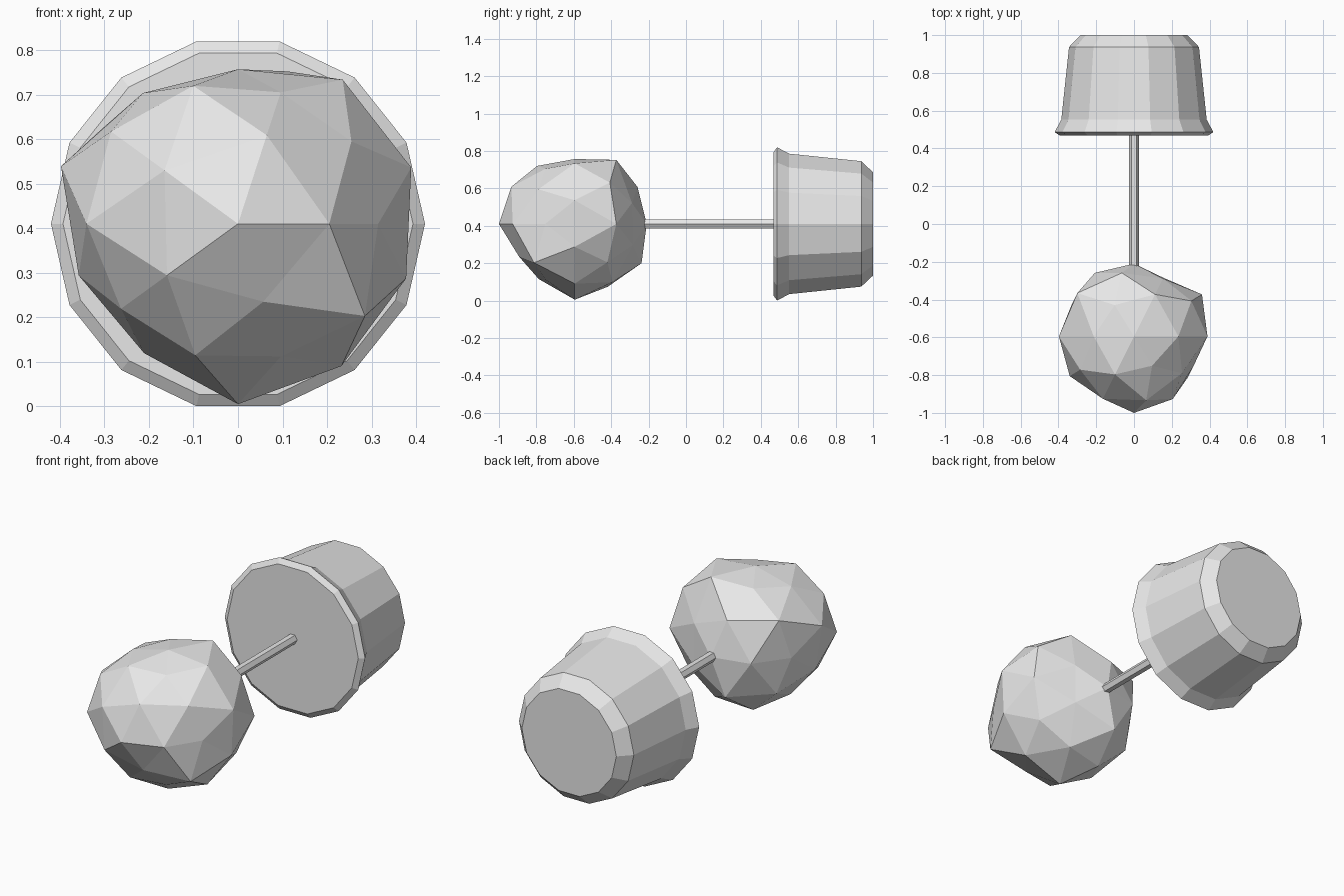
import bpy, bmesh, math
from mathutils import Vector

if "Cube" in bpy.data.objects:
    bpy.data.objects.remove(bpy.data.objects["Cube"])

AXIS_Z = 0.41            # height of the lying tree's axis


def grey_material():
    m = bpy.data.materials.new("plain_grey")
    m.diffuse_color = (0.8, 0.8, 0.8, 1)
    m.use_nodes = True
    m.node_tree.nodes["Principled BSDF"].inputs["Base Color"].default_value = m.diffuse_color
    return m


GREY = grey_material()


def finish(name, bm):
    bmesh.ops.recalc_face_normals(bm, faces=bm.faces)
    me = bpy.data.meshes.new(name)
    bm.to_mesh(me)
    bm.free()
    me.materials.append(GREY)
    ob = bpy.data.objects.new(name, me)
    bpy.context.collection.objects.link(ob)
    return ob


def lathe(name, profile, sides):
    """Closed solid turned about the y axis from (y, radius) pairs."""
    bm = bmesh.new()
    rings = []
    for y, r in profile:
        rings.append([bm.verts.new((r * math.cos(a), y, AXIS_Z + r * math.sin(a)))
                      for a in (2 * math.pi * i / sides for i in range(sides))])
    for a, b in zip(rings, rings[1:]):
        for i in range(sides):
            j = (i + 1) % sides
            bm.faces.new((a[i], a[j], b[j], b[i]))
    bm.faces.new(rings[0])
    bm.faces.new(rings[-1])
    return finish(name, bm)


# Flower pot with a flared rim, and the thin trunk
lathe("pot", [(0.468, 0.393), (0.487, 0.42), (0.552, 0.385),
              (0.937, 0.344), (1.0, 0.283)], 14)
lathe("trunk", [(-0.26, 0.027), (0.48, 0.027)], 6)

# Leaf ball: faceted sphere with uneven radii, per ring from the tip to the trunk
# ring height: (first angle, angle step, radii)
RINGS = {
    1.0: (0, 360, [0.405]),
    0.85: (0, 72, [0.39, 0.398, 0.388, 0.375, 0.35]),
    0.53: (36, 72, [0.37, 0.383, 0.40, 0.365, 0.414]),
    0.45: (0, 72, [0.352, 0.347, 0.394, 0.363, 0.35]),
    0.0: (18, 36, [0.409, 0.40, 0.347, 0.363, 0.418,
                   0.376, 0.359, 0.405, 0.395, 0.397]),
    -0.45: (36, 72, [0.42, 0.37, 0.37, 0.395, 0.39]),
    -0.53: (0, 72, [0.423, 0.423, 0.436, 0.39, 0.385]),
    -0.85: (36, 72, [0.36, 0.395, 0.395, 0.42, 0.365]),
    -1.0: (0, 360, [0.385]),
}
bm = bmesh.new()
bmesh.ops.create_icosphere(bm, subdivisions=2, radius=1)
for v in bm.verts:
    d = v.co.normalized()
    level = min(RINGS, key=lambda h: abs(h - d.z))
    start, step, radii = RINGS[level]
    k = round((math.degrees(math.atan2(d.y, d.x)) - start) / step) % len(radii)
    v.co = Vector((0, -0.595, AXIS_Z)) + radii[k] * Vector((d.x, -d.z, d.y))
finish("leaf_ball", bm)
